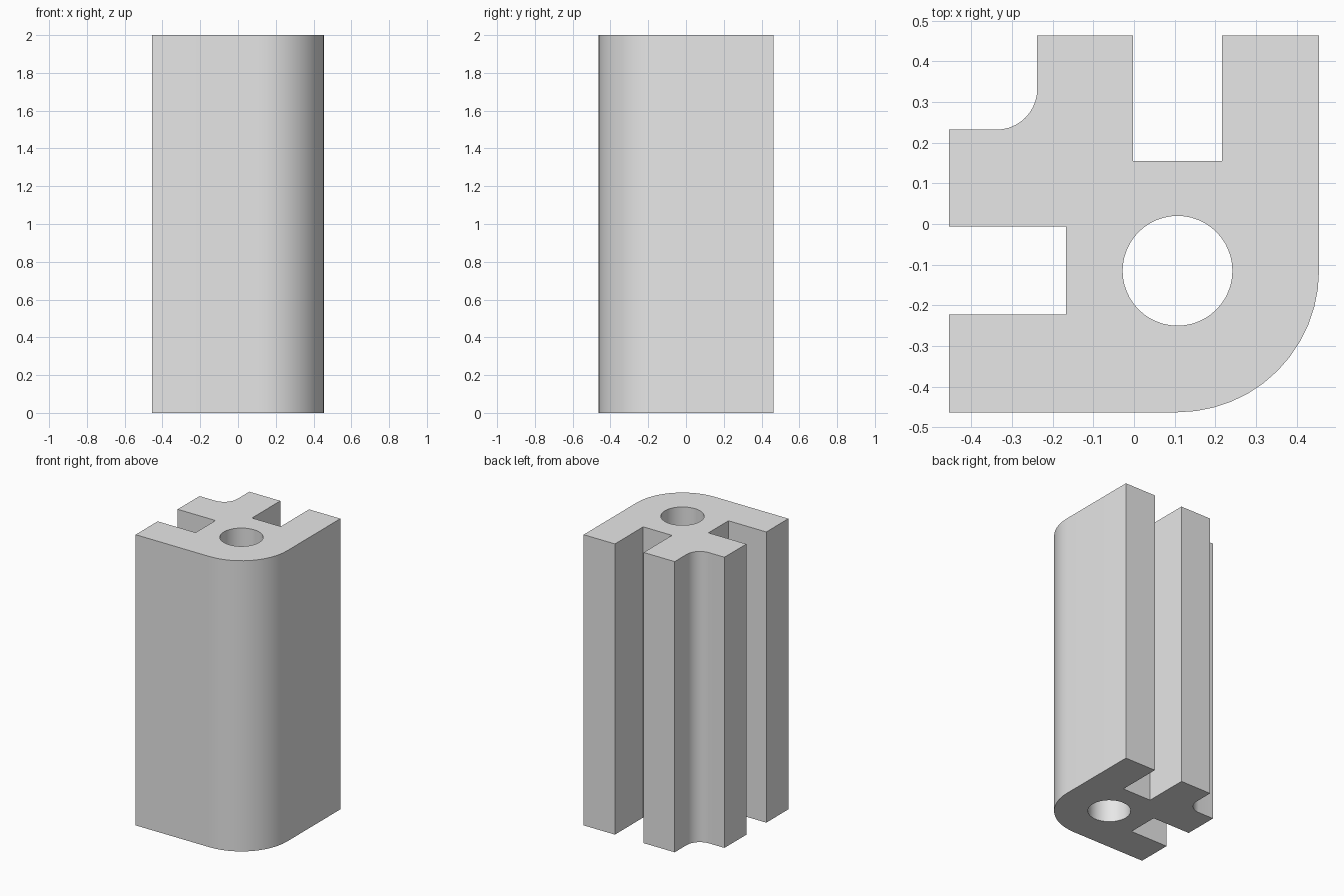
import bpy, bmesh
from math import sin, cos, radians

cube = bpy.data.objects.get("Cube")
if cube:
    bpy.data.objects.remove(cube, do_unlink=True)

HEIGHT = 2.0
W, D = 0.455, 0.463          # half width and half depth
CX, CY = 0.107, -0.115       # shared centre of bore and rounded corner


def arc(cx, cy, rx, ry, start, end, steps):
    angles = [radians(start + (end - start) * i / steps) for i in range(steps + 1)]
    return [(cx + rx * cos(a), cy + ry * sin(a)) for a in angles]


# Outer section, counter-clockwise from the front corner
outline = [(-W, -D)]
outline += arc(CX, CY, W - CX, D + CY, -90, 0, 12)       # large rounded corner
outline += [(W, D), (0.217, D), (0.217, 0.155),          # back slot
            (-0.002, 0.155), (-0.002, D), (-0.238, D)]
outline += arc(-0.338, 0.332, 0.1, 0.1, 0, -90, 10)      # concave fillet
outline += [(-W, 0.232), (-W, -0.006), (-0.167, -0.006), # side slot
            (-0.167, -0.223), (-W, -0.223)]
bore = arc(CX, CY, 0.135, 0.135, 0, 360, 48)[:-1]

# Fill the section around the bore, then extrude it upwards
bm = bmesh.new()
for loop in (outline, bore):
    verts = [bm.verts.new((x, y, 0)) for x, y in loop]
    for i, v in enumerate(verts):
        bm.edges.new((verts[i - 1], v))
bmesh.ops.triangle_fill(bm, use_beauty=True, edges=bm.edges[:], normal=(0, 0, 1))
result = bmesh.ops.extrude_face_region(bm, geom=bm.faces[:], use_keep_orig=True)
top = [g for g in result["geom"] if isinstance(g, bmesh.types.BMVert)]
bmesh.ops.translate(bm, verts=top, vec=(0, 0, HEIGHT))
bmesh.ops.recalc_face_normals(bm, faces=bm.faces[:])

mesh = bpy.data.meshes.new("slotted_profile_bar")
bm.to_mesh(mesh)
bm.free()
bar = bpy.data.objects.new("slotted_profile_bar", mesh)
bpy.context.collection.objects.link(bar)

# Plain grey material
grey = bpy.data.materials.new("light_grey")
grey.use_nodes = True
grey.diffuse_color = (0.8, 0.8, 0.8, 1)
for node in grey.node_tree.nodes:
    if node.type == 'BSDF_PRINCIPLED':
        node.inputs["Base Color"].default_value = (0.8, 0.8, 0.8, 1)
mesh.materials.append(grey)

# Smooth curved walls, crisp corners
bpy.ops.object.select_all(action='DESELECT')
bar.select_set(True)
bpy.context.view_layer.objects.active = bar
bpy.ops.object.shade_smooth_by_angle(angle=radians(30))
